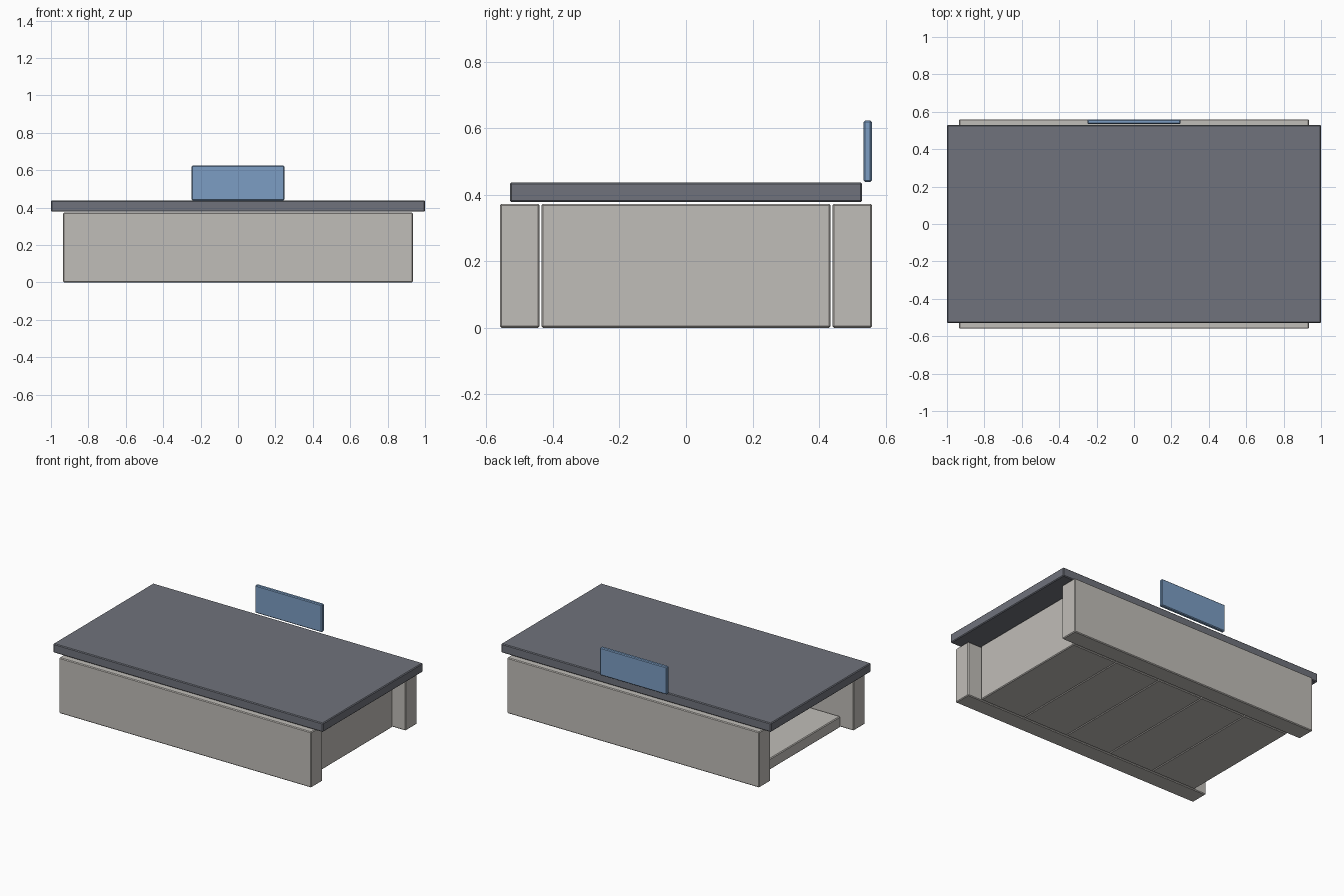
import bpy

if "Cube" in bpy.data.objects:
    bpy.data.objects.remove(bpy.data.objects["Cube"])


def material(name, rgb):
    m = bpy.data.materials.new(name)
    m.diffuse_color = (*rgb, 1)
    m.use_nodes = True
    m.node_tree.nodes["Principled BSDF"].inputs["Base Color"].default_value = m.diffuse_color
    return m


stone = material("pale_stone", (0.53, 0.51, 0.48))
slate = material("slate", (0.16, 0.17, 0.20))
blue = material("blue_panel", (0.20, 0.34, 0.55))


def box(name, lo, hi, mat, bevel=0.005):
    """Chamfered box spanning two opposite corners."""
    bpy.ops.mesh.primitive_cube_add(
        size=1, location=[(a + b) / 2 for a, b in zip(lo, hi)])
    ob = bpy.context.object
    ob.name = name
    ob.scale = [b - a for a, b in zip(lo, hi)]
    bpy.ops.object.transform_apply(location=False, rotation=False, scale=True)
    mod = ob.modifiers.new("edge_chamfer", "BEVEL")
    mod.width = bevel
    mod.segments = 1
    ob.data.materials.append(mat)
    return ob


# Side walls, front and back
for name, s in (("front_wall", -1), ("back_wall", 1)):
    y0, y1 = sorted((s * 0.44, s * 0.56))
    box(name, (-0.935, y0, 0), (0.935, y1, 0.373), stone)

# Solid steps between the walls, rising from the open left end to the right
count, x0, x1, top = 5, -0.84, 0.84, 0.373
tread = (x1 - x0) / count
for i in range(count):
    box(f"step_{i + 1}", (x0 + i * tread, -0.435, 0),
        (x0 + (i + 1) * tread, 0.435, top * (i + 1) / count), stone)

# Top slab
box("top_slab", (-1, -0.53, 0.378), (1, 0.53, 0.438), slate)

# Upright panel behind the slab
box("upright_panel", (-0.248, 0.534, 0.439), (0.248, 0.559, 0.624), blue)
